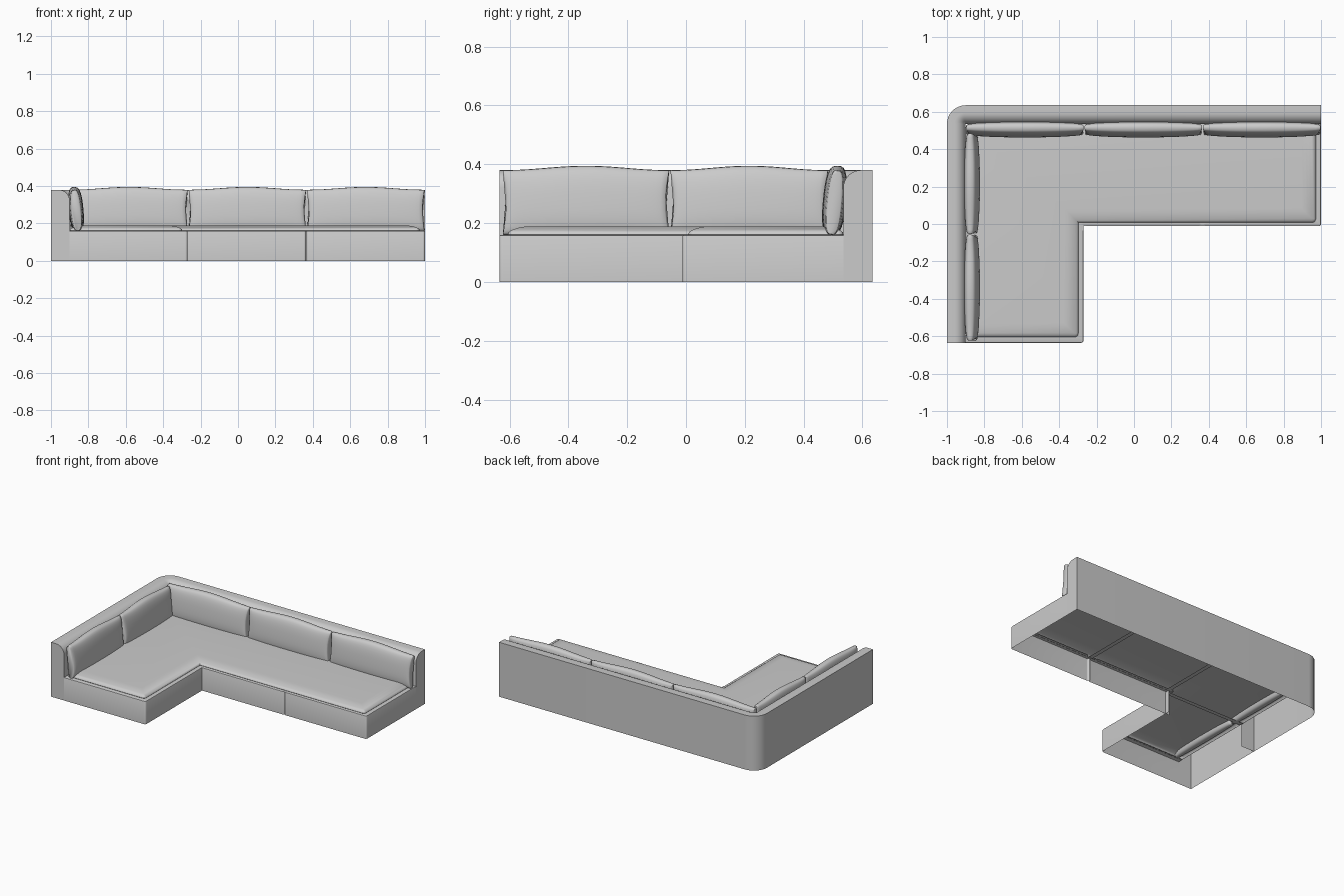
import bpy, bmesh, math
from mathutils import Vector

if "Cube" in bpy.data.objects:
    bpy.data.objects.remove(bpy.data.objects["Cube"])


def finish(name, bm, angle=40):
    bmesh.ops.remove_doubles(bm, verts=bm.verts, dist=0.0004)
    bmesh.ops.recalc_face_normals(bm, faces=bm.faces)
    me = bpy.data.meshes.new(name)
    bm.to_mesh(me)
    bm.free()
    ob = bpy.data.objects.new(name, me)
    bpy.context.collection.objects.link(ob)
    bpy.ops.object.select_all(action='DESELECT')
    ob.select_set(True)
    bpy.context.view_layer.objects.active = ob
    bpy.ops.object.shade_smooth_by_angle(angle=math.radians(angle))
    return ob


def outline(pts, r, d, closed, seg=8):
    """Offset a path to its left by d, with rounded corners."""
    p = [Vector(q) for q in pts]
    n = len(p)
    out = []
    for i in range(n):
        if not closed and i in (0, n - 1):
            e = (p[1] - p[0] if i == 0 else p[-1] - p[-2]).normalized()
            out.append(p[i] + Vector((-e.y, e.x)) * d)
            continue
        a = (p[i] - p[i - 1]).normalized()
        b = (p[(i + 1) % n] - p[i]).normalized()
        turn = 1 if a.x * b.y - a.y * b.x > 0 else -1
        rr = max(r - turn * d, 0.0)
        if turn < 0:
            rr = 0.0
        c = p[i] + (Vector((-a.y, a.x)) + Vector((-b.y, b.x))) * d
        if turn < 0:
            # inside corner: sharp mitre
            out += [c.copy() for _ in range(seg + 1)]
            continue
        centre = c - a * rr + b * rr
        for k in range(seg + 1):
            t = k / seg * math.pi / 2
            out.append(centre - b * rr * math.cos(t) + a * rr * math.sin(t))
    return out


def sweep(name, pts, r, profile, closed=False, caps=False):
    """Sweep an (inset, height) profile along a path."""
    bm = bmesh.new()
    rings = [[bm.verts.new((q.x, q.y, z)) for q in outline(pts, r, d, closed)]
             for d, z in profile]
    n = len(rings[0])
    for a, b in zip(rings, rings[1:]):
        for i in range(n if closed else n - 1):
            j = (i + 1) % n
            bm.faces.new((a[i], a[j], b[j], b[i]))
    if closed:
        bm.faces.new(rings[-1])
    if caps:
        for i in (0, n - 1):
            bm.faces.new([ring[i] for ring in rings] + [
                bm.verts.new((*outline(pts, r, profile[-1][0], closed)[i], 0))])
    return finish(name, bm)


def pillow(name, x, y, length, rot):
    """Plump back pillow: rounded sections along its length, flat ends."""
    bm = bmesh.new()
    nu, ns = 28, 32
    rings = []
    stations = [(-1, 0.85)] + [(-1 + 2 * i / nu, 1) for i in range(nu + 1)] + [(1, 0.85)]
    for u, s in stations:
        half = (0.025 + 0.015 * (1 - u * u) ** 0.7) * s
        top = 0.015 * math.cos(u * math.pi / 2) ** 2
        ring = []
        for k in range(ns):
            t = 2 * math.pi * k / ns
            c, q = math.cos(t), math.sin(t)
            yy = math.copysign(abs(c) ** 0.62, c) * half
            v = math.copysign(abs(q) ** 0.85, q)
            zz = 0.27 + v * 0.11 * (0.98 if s < 1 else 1) + top * max(v, 0)
            pinch = 0.012 * (1 - v * v) * abs(u) ** 8
            xx = u * length / 2 - math.copysign(pinch, u)
            if s < 1:
                xx += math.copysign(0.003, u)
            ring.append(bm.verts.new((xx, yy + 0.010 * v, zz)))
        rings.append(ring)
    for a, b in zip(rings, rings[1:]):
        for i in range(ns):
            j = (i + 1) % ns
            bm.faces.new((a[i], a[j], b[j], b[i]))
    bm.faces.new(rings[0])
    bm.faces.new(rings[-1])
    ob = finish(name, bm, 50)
    ob.location = (x, y, 0)
    ob.rotation_euler.z = rot


# Backrest wrapping the rear and left side, with a rolled inner top edge
back_profile = [(0, 0), (0, 0.38), (0.04, 0.38)]
back_profile += [(0.04 + 0.06 * math.sin(t), 0.32 + 0.06 * math.cos(t))
                 for t in [math.pi / 2 * k / 8 for k in range(1, 9)]]
back_profile += [(0.10, 0.16)]
sweep("backrest", [(1, 0.635), (-1, 0.635), (-1, -0.635)], 0.10, back_profile, caps=True)

# Partition inside the hollow left backrest
bm = bmesh.new()
bm.faces.new([bm.verts.new((x, -0.02, z)) for x, z in
              ((-1, 0), (-0.9, 0), (-0.9, 0.32), (-0.94, 0.37), (-1, 0.37))])
finish("backrest_partition", bm)

# Hollow base panels, one per module, each with a narrow top rim
rim = [(0, 0), (0, 0.154), (0.002, 0.1585), (0.006, 0.16), (0.04, 0.16)]
panels = {
    "base_chaise": [(-0.9, -0.635), (-0.27, -0.635), (-0.27, 0.02)],
    "base_middle": [(-0.30, -0.012), (0.364, -0.012), (0.364, 0.004)],
    "base_right": [(0.366, 0.004), (0.366, -0.012), (1, -0.012), (1, 0.535)],
}
for name, pts in panels.items():
    sweep(name, pts, 0.012, rim)

# Narrow strips under the seat where the modules meet
for name, (x0, x1, y0, y1) in {
        "seam_chaise": (-0.9, -0.27, -0.035, -0.005),
        "seam_corner": (-0.285, -0.255, -0.01, 0.535),
        "seam_right": (0.35, 0.38, -0.01, 0.535)}.items():
    bm = bmesh.new()
    bm.faces.new([bm.verts.new((x, y, 0.16)) for x, y in
                  ((x0, y0), (x1, y0), (x1, y1), (x0, y1))])
    finish(name, bm)

# One L-shaped seat cushion with soft edges, open underneath
seat_path = [(-0.9, -0.605), (-0.298, -0.605), (-0.298, 0.008),
             (0.972, 0.008), (0.972, 0.535), (-0.9, 0.535)]
seat_profile = [(0.004, 0.157), (0, 0.162), (0.002, 0.169),
                (0.010, 0.175), (0.022, 0.180), (0.038, 0.185),
                (0.056, 0.188), (0.075, 0.189)]
sweep("seat_cushion", seat_path, 0.02, seat_profile, closed=True)

# Back pillows: three along the rear, two along the left side
for i in range(3):
    pillow(f"rear_pillow_{i + 1}", -0.583 + 0.633 * i, 0.505, 0.622, 0)
for i, (y, length) in enumerate([(-0.34, 0.56), (0.215, 0.53)]):
    pillow(f"side_pillow_{i + 1}", -0.866, y, length, math.pi / 2)
